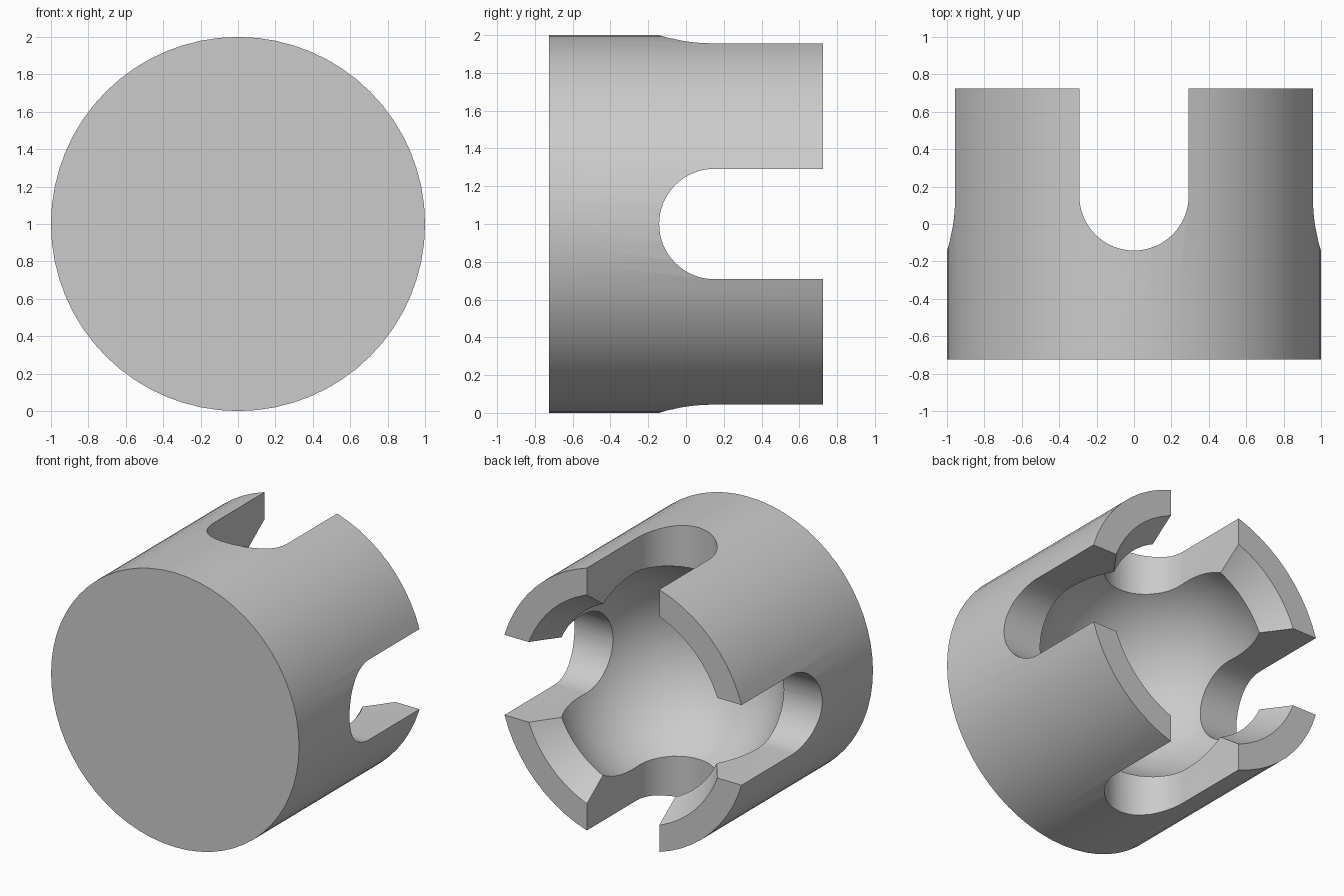
import bpy, bmesh, math
from mathutils import Matrix, Vector

HALF = 0.725            # half length along y
SLOT_R, SLOT_Y = 0.292, 0.15
BALL_R, BALL_Y = 0.77, 0.2
NECK_Y = 0.54
SEGMENTS = 64

cube = bpy.data.objects.get("Cube")
if cube:
    bpy.data.objects.remove(cube, do_unlink=True)

grey = bpy.data.materials.new("plain grey")
grey.use_nodes = True
colour = (0.6, 0.6, 0.6, 1)
grey.diffuse_color = colour
grey.node_tree.nodes["Principled BSDF"].inputs["Base Color"].default_value = colour


def make_object(name, bm):
    bmesh.ops.recalc_face_normals(bm, faces=bm.faces)
    mesh = bpy.data.meshes.new(name)
    bm.to_mesh(mesh)
    bm.free()
    mesh.materials.append(grey)
    obj = bpy.data.objects.new(name, mesh)
    bpy.context.collection.objects.link(obj)
    return obj


def revolve(name, profile):
    """Turn a (radius, y) profile about the y axis."""
    bm = bmesh.new()
    verts = [bm.verts.new((r, y, 1)) for r, y in profile]
    edges = [bm.edges.new(pair) for pair in zip(verts, verts[1:])]
    bmesh.ops.spin(bm, geom=verts + edges, cent=(0, 0, 1), axis=(0, 1, 0),
                   angle=math.tau, steps=SEGMENTS, use_duplicate=False)
    bmesh.ops.remove_doubles(bm, verts=bm.verts, dist=1e-4)
    return make_object(name, bm)


def slot_cutter(name, turn):
    """Round-ended prism running right through the body."""
    bm = bmesh.new()
    outline = [(SLOT_R, 1), (-SLOT_R, 1)]
    for i in range(33):
        a = math.pi + math.pi * i / 32
        outline.append((SLOT_R * math.cos(a), SLOT_Y + SLOT_R * math.sin(a)))
    face = bm.faces.new([bm.verts.new((x, y, -1.2)) for x, y in outline])
    new = bmesh.ops.extrude_face_region(bm, geom=[face])["geom"]
    bmesh.ops.translate(bm, vec=(0, 0, 2.4),
                        verts=[v for v in new if isinstance(v, bmesh.types.BMVert)])
    bm.transform(Matrix.Translation(Vector((0, 0, 1))) @ Matrix.Rotation(turn, 4, "Y"))
    obj = make_object(name, bm)
    obj.hide_render = True
    return obj


# Socket body: solid cylinder with a bevelled mouth and a ball-shaped cavity
neck_angle = math.asin((NECK_Y - BALL_Y) / BALL_R)
profile = [(0, -HALF), (1, -HALF), (1, HALF), (0.815, HALF)]
for i in range(29):
    a = neck_angle - (neck_angle + math.pi / 2) * i / 28
    profile.append((BALL_R * math.cos(a), BALL_Y + BALL_R * math.sin(a)))
body = revolve("ball_socket", profile)

# Four slots, cut as two crossing prisms
bpy.ops.object.select_all(action="DESELECT")
bpy.context.view_layer.objects.active = body
body.select_set(True)
for name, turn in (("vertical_slot_cutter", 0), ("side_slot_cutter", math.pi / 2)):
    cutter = slot_cutter(name, turn)
    cut = body.modifiers.new(name, "BOOLEAN")
    cut.operation = "DIFFERENCE"
    cut.solver = "EXACT"
    cut.object = cutter
    bpy.ops.object.modifier_apply(modifier=cut.name)
    bpy.data.objects.remove(cutter, do_unlink=True)

bpy.ops.object.shade_smooth_by_angle(angle=math.radians(25))
